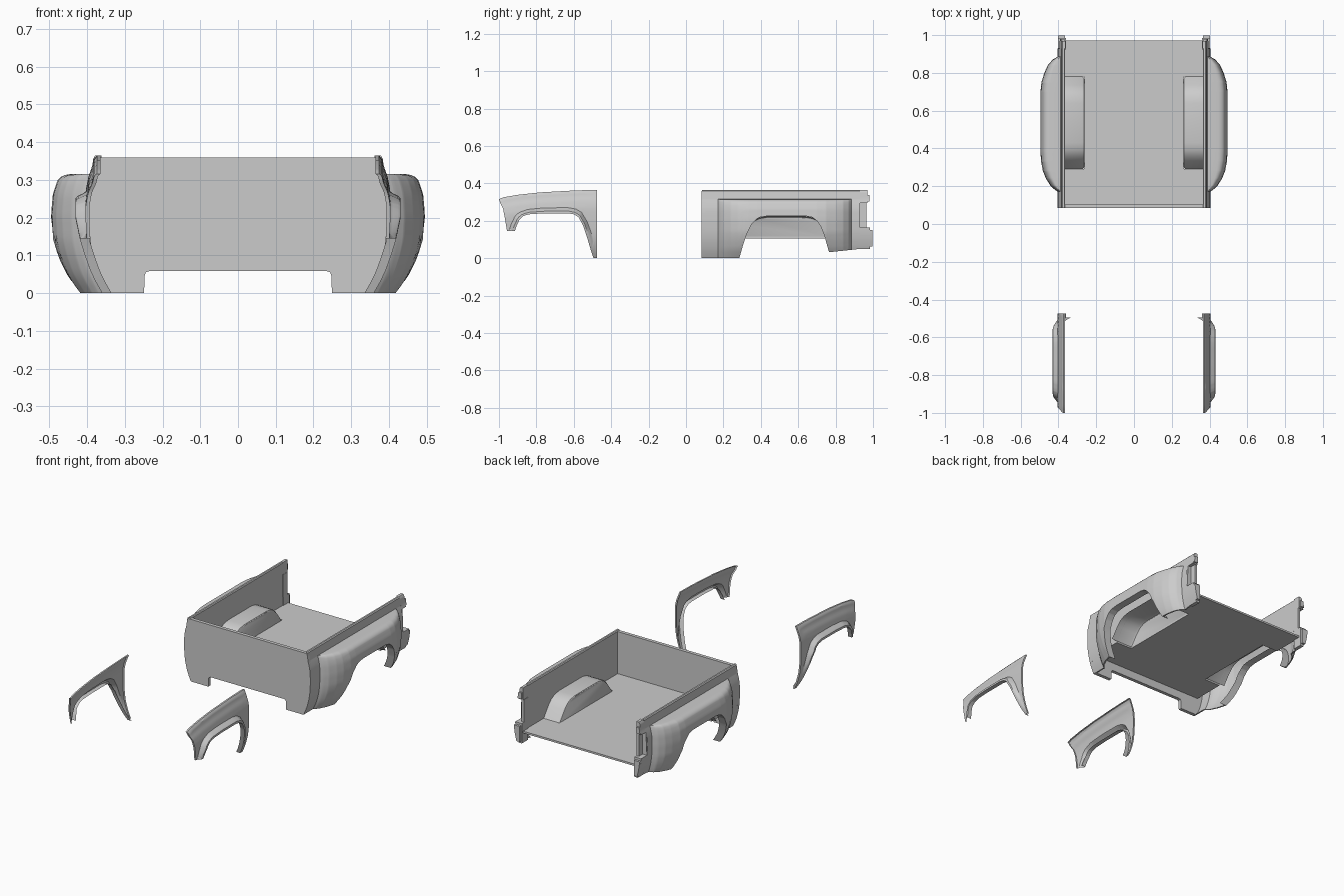
import bpy, bmesh, math

if "Cube" in bpy.data.objects:
    bpy.data.objects.remove(bpy.data.objects["Cube"])

def interp(tab, v):
    if v <= tab[0][0]:
        return tab[0][1]
    for (a, p), (b, q) in zip(tab, tab[1:]):
        if v <= b:
            return p + (q - p) * (v - a) / (b - a)
    return tab[-1][1]

def finish(name, bm, mirror=True, angle=30):
    bmesh.ops.remove_doubles(bm, verts=bm.verts, dist=0.0004)
    bmesh.ops.recalc_face_normals(bm, faces=bm.faces)
    me = bpy.data.meshes.new(name)
    bm.to_mesh(me)
    bm.free()
    ob = bpy.data.objects.new(name, me)
    bpy.context.collection.objects.link(ob)
    bpy.ops.object.select_all(action='DESELECT')
    ob.select_set(True)
    bpy.context.view_layer.objects.active = ob
    bpy.ops.object.shade_smooth_by_angle(angle=math.radians(angle))
    if mirror:
        ob.modifiers.new("Mirror", 'MIRROR').use_mirror_merge = False
    return ob

def sheet(name, cols, mirror=True):
    bm = bmesh.new()
    g = [[bm.verts.new(p) for p in c] for c in cols]
    for c, d in zip(g, g[1:]):
        for i in range(len(c) - 1):
            bm.faces.new((c[i], d[i], d[i + 1], c[i + 1]))
    return finish(name, bm, mirror)

def prism(name, pts, axis, a, b, mirror=True):
    """Extrude a 2D outline along axis (0=x, 1=y, 2=z) from a to b."""
    bm = bmesh.new()
    def put(p, d):
        q = list(p)
        q.insert(axis, d)
        return bm.verts.new(q)
    lo = [put(p, a) for p in pts]
    hi = [put(p, b) for p in pts]
    n = len(pts)
    bm.faces.new(lo)
    bm.faces.new(hi)
    for i in range(n):
        bm.faces.new((lo[i], lo[(i + 1) % n], hi[(i + 1) % n], hi[i]))
    return finish(name, bm, mirror)

# Shared body section: half width against height
BASE = [(0, .36), (.03, .374), (.06, .385), (.1, .395), (.14, .401), (.2, .404),
        (.26, .402), (.29, .396), (.315, .389), (.345, .385), (.36, .383), (.365, .378)]
base = lambda z: interp(BASE, z)

# Bed side with wide wheel flare
LOW = [(.085, 0), (.285, 0), (.305, .07), (.325, .13), (.35, .18), (.375, .208), (.40, .221), (.44, .226),
       (.64, .226), (.675, .219), (.70, .2), (.72, .172), (.74, .12), (.765, .032), (.93, .05)]
FLARE_Y = [(.172, 0), (.18, .15), (.2, .4), (.24, .68), (.28, .86), (.33, .97), (.38, 1),
           (.7, 1), (.75, .95), (.8, .78), (.84, .58), (.87, .3), (.886, 0)]
FLARE_Z = [(0, .066), (.05, .079), (.1, .086), (.14, .091), (.22, .091), (.27, .088),
           (.3, .084), (.308, .078), (.313, .068), (.315, .056), (.3155, 0)]
ys = sorted({round(.085 + i * .845 / 90, 4) for i in range(91)}
            | {p[0] for p in LOW} | {p[0] for p in FLARE_Y})
cols = []
for y in ys:
    zb = interp(LOW, y)
    zs = [zb + (.3 - zb) * i / 18 for i in range(19)]
    zs += [.308, .313, .315, .3156, .33, .345, .36, .365]
    c = [(base(z) + interp(FLARE_Y, y) * interp(FLARE_Z, z), y, z) for z in zs]
    lip = .045 if .284 < y < .766 else .008
    cols.append([(c[0][0] - lip, y, zb)] + c + [(.369, y, .365), (.365, y, .36)])
sheet("bed_side", cols)

# Inner bed wall, notched around the wheel housing
TUB = [(.29, .115), (.335, .175), (.36, .2), (.39, .215), (.43, .222),
       (.64, .222), (.68, .215), (.71, .2), (.735, .175), (.78, .115)]
prism("bed_inner_wall", [(.1, .115)] + TUB + [(.965, .115), (.965, .36), (.1, .36)], 0, .364, .366)

# Wheel housing: arched sheet with closed inner face
bm = bmesh.new()
rings = [[bm.verts.new((x, .535 + (y - .535) * s, .115 + (z - .115) * s)) for y, z in TUB]
         for x, s in ((.262, .94), (.265, .975), (.274, 1), (.40, 1))]
bm.faces.new(rings[0])
for r, s in zip(rings, rings[1:]):
    for i in range(len(r) - 1):
        bm.faces.new((r[i], r[i + 1], s[i + 1], s[i]))
finish("wheel_housing", bm)

# Floor with openings over the wheels
half = [(.366, .095), (.366, .29), (.264, .29), (.264, .78), (.366, .78), (.366, .972)]
prism("bed_floor", half + [(-x, y) for x, y in reversed(half)], 2, .105, .116, False)

# Front bulkhead with cutout below
half = [(.247, .048), (.249, 0)] + [p[::-1] for p in BASE[:-2]] + [(.381, .359)]
half = [(.235, .058), (.244, .055)] + half
prism("bed_front_panel", half + [(-x, z) for x, z in reversed(half)], 1, .084, .104, False)

# Rear corner pieces around the lamp recess
def corner(name, z0, z1, y0, y1, xin):
    zs = [z0 + (z1 - z0) * i / 8 for i in range(9)]
    prism(name, [(base(z), z) for z in zs] + [(xin, z1), (xin, z0)], 1, y0, y1)

corner("rear_lower_corner", .05, .165, .93, .985, .36)
corner("rear_lower_bulge", .062, .152, .985, .998, .365)
corner("rear_upper_corner", .295, .365, .93, .97, .362)
corner("rear_upper_bulge", .302, .338, .97, .98, .367)
prism("lamp_recess", [(.36, .165), (.375, .165), (.375, .295), (.36, .295)], 1, .925, .965)
prism("lamp_recess_front", [(.36, .165), (.402, .165), (.395, .295), (.36, .295)], 1, .927, .931)

# Front fender: loft from the wheel arch out to the panel outline
PAIRS = [(-.915, .145, -.957, .145), (-.907, .17, -.966, .2), (-.892, .203, -.978, .265),
         (-.885, .212, -.995, .3), (-.87, .225, -1.0, .316), (-.855, .231, -.975, .326),
         (-.83, .236, -.9, .339), (-.75, .24, -.78, .352), (-.63, .24, -.62, .361),
         (-.6, .235, -.54, .364), (-.575, .22, -.475, .365), (-.55, .175, -.475, .25),
         (-.53, .115, -.475, .15), (-.508, .04, -.475, .05), (-.495, 0, -.475, 0)]
TOP = [(-1, .316), (-.975, .326), (-.9, .339), (-.78, .352), (-.62, .361), (-.475, .365)]
CROWN = [(0, .374), (.006, .381), (.03, .386), (.055, .396), (.09, .403), (.12, .405)]
SWELL = [(0, .027), (.012, .026), (.018, .02), (.024, .007), (.03, 0)]
FADE = [(0, 0), (.1, .4), (.2, 1)]
cols = []
for p, q in zip(PAIRS, PAIRS[1:] + [None]):
    for k in range(4 if q else 1):
        a, b, c, d = [u + (v - u) * k / 4 for u, v in zip(p, q or p)]
        dist = math.hypot(c - a, d - b)
        steps = [0, .006, .012, .018, .024, .03]
        if dist > .045:
            ts = [s / dist for s in steps] + [.03 / dist + (1 - .03 / dist) * i / 10 for i in range(1, 11)]
        else:
            ts = [i / 15 for i in range(16)]
        col = []
        for t in ts:
            y, z = a + (c - a) * t, b + (d - b) * t
            x = min(interp(CROWN, interp(TOP, y) - z), interp(BASE[:6], z))
            col.append((x + interp(SWELL, t * dist) * interp(FADE, z), y, z))
        x, y, z = col[0]
        ex, ey, ez = col[-1]
        # rolled lips at the arch and along the outer edge
        cols.append([(x - .025, y, z)] + col + [(ex - .01, ey, ez)])
sheet("front_fender", cols)
